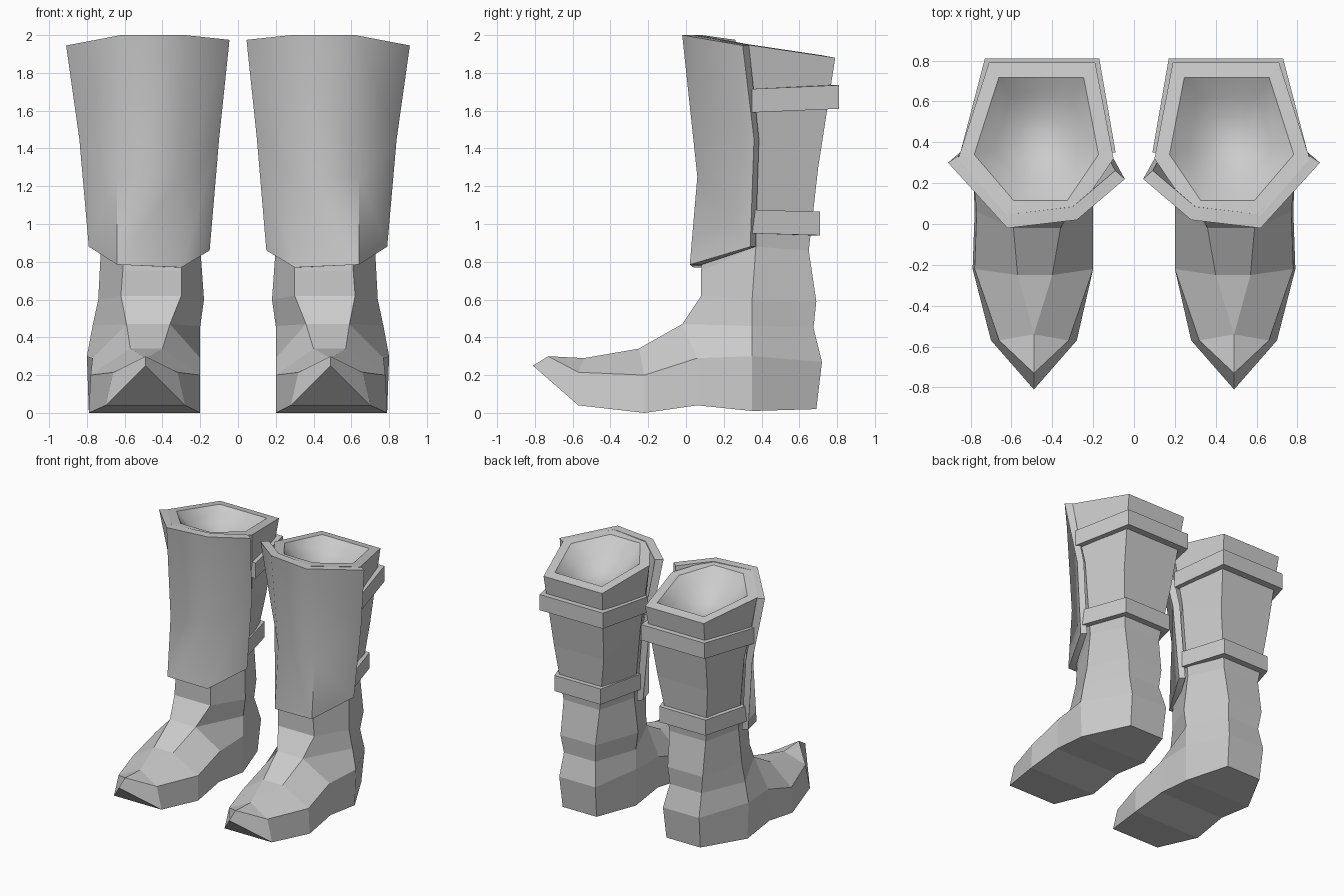
import bpy
import bmesh
import math
from mathutils import Vector

default_cube = bpy.data.objects.get("Cube")
if default_cube:
    bpy.data.objects.remove(default_cube, do_unlink=True)

grey = bpy.data.materials.new("plain_grey")
grey.use_nodes = True
grey.diffuse_color = (0.6, 0.6, 0.6, 1)
grey.node_tree.nodes["Principled BSDF"].inputs["Base Color"].default_value = (0.6, 0.6, 0.6, 1)


def finish(bm, name, side):
    """Clean the mesh, flip it to the wanted side and make the object."""
    bmesh.ops.remove_doubles(bm, verts=bm.verts, dist=0.0005)
    bmesh.ops.scale(bm, vec=(side, 1, 1), verts=bm.verts)
    bmesh.ops.recalc_face_normals(bm, faces=bm.faces)
    mesh = bpy.data.meshes.new(name)
    bm.to_mesh(mesh)
    bm.free()
    mesh.materials.append(grey)
    obj = bpy.data.objects.new(name, mesh)
    bpy.context.collection.objects.link(obj)
    return obj


def add_face(bm, points, smooth=False):
    """Add one face, skipping corners that coincide."""
    corners = []
    for p in points:
        if all((p - q).length > 0.0005 for q in corners):
            corners.append(p)
    if len(corners) > 2:
        face = bm.faces.new([bm.verts.new(p) for p in corners])
        face.smooth = smooth


def ring_of(stations):
    """Closed loop: outer side from heel to toe, then inner side back."""
    outer = [Vector((xo, y, z)) for xi, xo, y, z in stations]
    inner = [Vector((xi, y, z)) for xi, xo, y, z in stations]
    return outer + inner[::-1]


def bridge(bm, low, high, smooth=False):
    count = len(low)
    for i in range(count):
        j = (i + 1) % count
        add_face(bm, (low[i], low[j], high[j], high[i]), smooth)


def cap_across(bm, ring, first=0):
    """Close a ring with strips running between its outer and inner side."""
    for i in range(first, len(ring) // 2 - 1):
        add_face(bm, (ring[i], ring[i + 1], ring[-i - 2], ring[-i - 1]))


# Foot rings: inner x, outer x, y, z at heel, side, instep, ball, toe, tip
FOOT = [
    [(.31, .61, .69, .02), (.2, .79, .35, .01), (.21, .78, .06, .04),
     (.2, .79, -.22, 0), (.28, .7, -.57, .04), (.49, .49, -.81, .25)],
    [(.3, .62, .72, .27), (.2, .8, .35, .3), (.2, .77, .06, .29),
     (.2, .78, -.22, .2), (.32, .66, -.57, .215), (.49, .49, -.73, .3)],
    [(.33, .61, .675, .45), (.2, .77, .35, .46), (.36, .59, -.02, .47),
     (.4, .57, -.25, .34), (.49, .49, -.54, .29), (.49, .49, -.54, .29)],
]

# Leg rings: the same, at back, side and front only
LEG = [
    [(.32, .63, .69, .59), (.18, .74, .35, .6), (.3, .62, .08, .62)],
    [(.31, .63, .65, .86), (.2, .725, .37, .88), (.3, .61, .08, .75)],
    [(.24, .68, .7, 1.3), (.14, .78, .38, 1.45), (.31, .61, .11, 1.25)],
    [(.19, .71, .79, 1.88), (.1, .86, .32, 1.95), (.29, .62, .04, 2)],
]


def build_boot(side, prefix):
    bm = bmesh.new()
    foot = [ring_of(s) for s in FOOT]
    leg = [ring_of(s) for s in LEG]

    # Sole, foot walls and instep
    cap_across(bm, foot[0])
    bridge(bm, foot[0], foot[1])
    bridge(bm, foot[1], foot[2])
    cap_across(bm, foot[2], first=2)

    # Ankle and leg
    leg.insert(0, ring_of(FOOT[2][:3]))
    for low, high in zip(leg, leg[1:]):
        bridge(bm, low, high)

    # Rim and smooth hollow
    rim = leg[-1]
    centre = Vector((.47, .42, 1.95))
    loops = [rim]
    for inward, drop in ((.2, 0), (.45, .1), (.72, .17)):
        loops.append([p.lerp(centre, inward) - Vector((0, 0, drop)) for p in rim])
    bridge(bm, loops[0], loops[1])
    for low, high in zip(loops[1:], loops[2:]):
        bridge(bm, low, high, smooth=True)
    bottom = centre - Vector((0, 0, .2))
    for i, p in enumerate(loops[-1]):
        add_face(bm, (loops[-1][i - 1], p, bottom), smooth=True)
    finish(bm, prefix + "_boot", side)


def build_shell(side, name, rows, axis, inward, smooth=False):
    """Thick curved sheet: a grid of points thickened towards an axis."""
    bm = bmesh.new()
    outer = [[Vector(p) for p in row] for row in rows]
    inner = [[p.lerp(Vector((*axis, p.z)), inward) for p in row] for row in outer]
    last = len(rows[0]) - 1
    for sheet in (outer, inner):
        for low, high in zip(sheet, sheet[1:]):
            for i in range(last):
                add_face(bm, (low[i], low[i + 1], high[i + 1], high[i]))
    # Close the bottom, top and both ends
    for r in (0, -1):
        for i in range(last):
            add_face(bm, (outer[r][i], outer[r][i + 1], inner[r][i + 1], inner[r][i]))
    for r in range(len(rows) - 1):
        for c in (0, last):
            add_face(bm, (outer[r][c], outer[r + 1][c], inner[r + 1][c], inner[r][c]))
    obj = finish(bm, name, side)
    if smooth:
        bpy.ops.object.select_all(action="DESELECT")
        obj.select_set(True)
        bpy.context.view_layer.objects.active = obj
        bpy.ops.object.shade_smooth_by_angle(angle=math.radians(62))


# Shin guard rows from bottom to top, outer edge to inner edge
GUARD = [
    [(.79, .34, .88), (.64, .02, .785), (.3, .04, .77), (.15, .33, .86)],
    [(.84, .36, 1.45), (.64, .06, 1.25), (.3, .08, 1.25), (.1, .32, 1.45)],
    [(.91, .3, 1.945), (.62, -.02, 2), (.28, .02, 2), (.045, .22, 1.975)],
]


def strap_rows(x_in, x_out, back_in, back_out, back_y, z, rise):
    rows = []
    for height in (z, z + .125):
        rows.append([(x_out, .35, height), (back_out, back_y, height + rise),
                     (back_in, back_y, height + rise), (x_in, .35, height)])
    return rows


for side, prefix in ((1, "left"), (-1, "right")):
    build_boot(side, prefix)
    build_shell(side, prefix + "_shin_guard", GUARD, (.47, .6), .11, smooth=True)
    build_shell(side, prefix + "_upper_strap",
                strap_rows(.09, .85, .17, .73, .81, 1.59, .02), (.47, .35), .12)
    build_shell(side, prefix + "_lower_strap",
                strap_rows(.16, .785, .26, .67, .71, .95, -.01), (.47, .35), .14)
